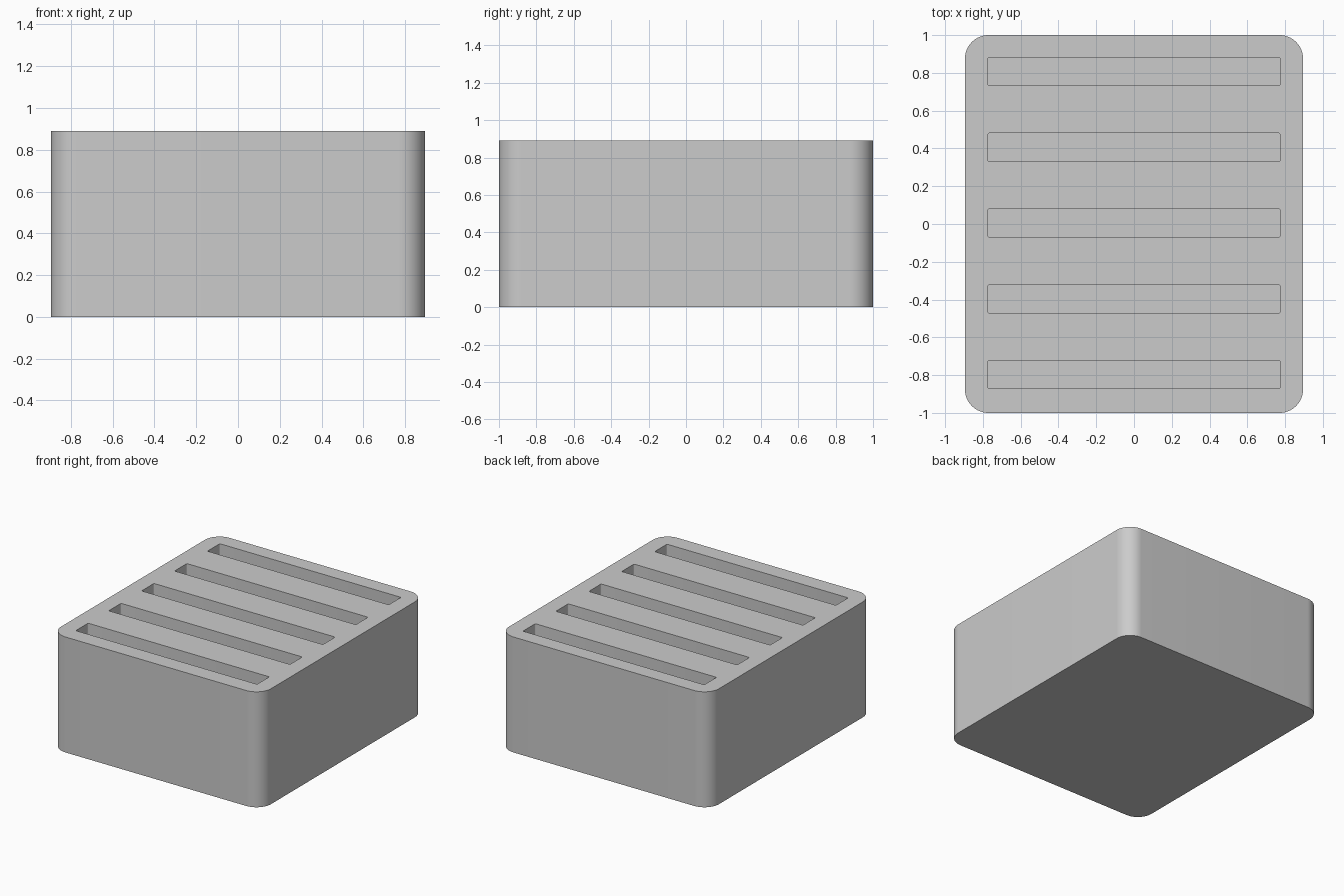
import bpy, bmesh, math

if "Cube" in bpy.data.objects:
    bpy.data.objects.remove(bpy.data.objects["Cube"])

WIDTH, LENGTH, HEIGHT = 1.79, 2.0, 0.89
CORNER = 0.125
SLOT_W, SLOT_L, FLOOR_Z = 1.546, 0.15, 0.125

grey = bpy.data.materials.new("light_grey")
grey.diffuse_color = (0.6, 0.6, 0.6, 1)
grey.use_nodes = True
grey.node_tree.nodes["Principled BSDF"].inputs["Base Color"].default_value = grey.diffuse_color


def rounded_block(name, size_x, size_y, z0, z1, radius, steps, y=0.0):
    """Upright block with rounded vertical corners."""
    bm = bmesh.new()
    ring = []
    for quarter, (sx, sy) in enumerate([(1, 1), (-1, 1), (-1, -1), (1, -1)]):
        for i in range(steps + 1):
            a = math.pi / 2 * (quarter + i / steps)
            ring.append(bm.verts.new((sx * (size_x / 2 - radius) + radius * math.cos(a),
                                      y + sy * (size_y / 2 - radius) + radius * math.sin(a), z0)))
    base = bm.faces.new(ring)
    top = bmesh.ops.extrude_face_region(bm, geom=[base])
    verts = [g for g in top["geom"] if isinstance(g, bmesh.types.BMVert)]
    bmesh.ops.translate(bm, verts=verts, vec=(0, 0, z1 - z0))
    bmesh.ops.recalc_face_normals(bm, faces=bm.faces)
    mesh = bpy.data.meshes.new(name)
    bm.to_mesh(mesh)
    bm.free()
    mesh.materials.append(grey)
    obj = bpy.data.objects.new(name, mesh)
    bpy.context.collection.objects.link(obj)
    return obj


# Solid holder body
body = rounded_block("holder_body", WIDTH, LENGTH, 0, HEIGHT, CORNER, 16)
bpy.context.view_layer.objects.active = body
body.select_set(True)

# Five evenly spaced slots cut down from the top
for i in range(5):
    cutter = rounded_block("slot_cutter", SLOT_W, SLOT_L, FLOOR_Z, HEIGHT + 0.1,
                           0.008, 3, y=0.005 + (i - 2) * 0.401)
    cutter.hide_render = True
    cut = body.modifiers.new("slot", 'BOOLEAN')
    cut.operation = 'DIFFERENCE'
    cut.solver = 'EXACT'
    cut.object = cutter
    bpy.ops.object.modifier_apply(modifier=cut.name)
    bpy.data.objects.remove(cutter)

# Smooth the rounded corners, keep rims sharp
bpy.ops.object.shade_smooth_by_angle(angle=math.radians(35))
